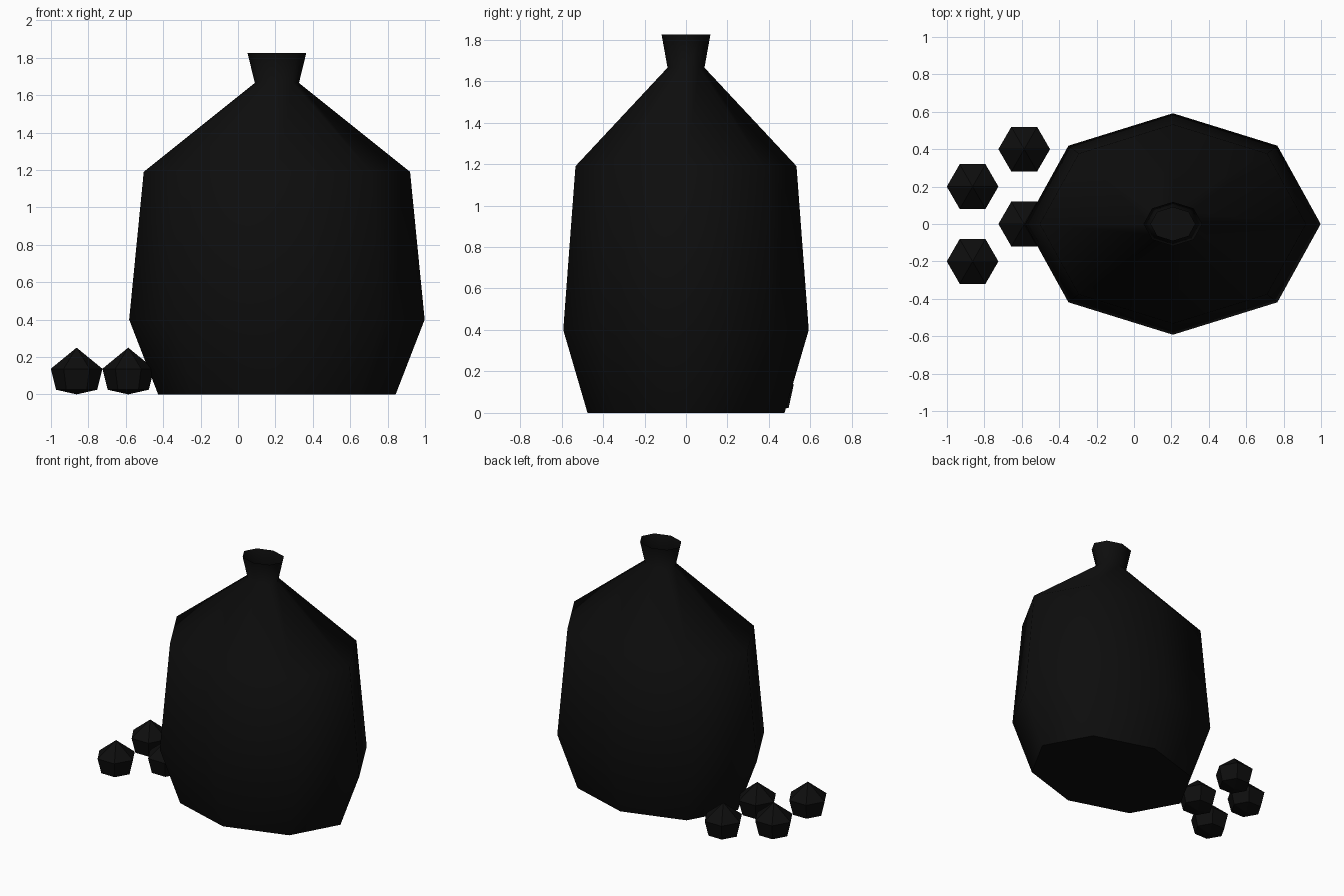
import bpy, bmesh, math

if "Cube" in bpy.data.objects:
    bpy.data.objects.remove(bpy.data.objects["Cube"])

mat = bpy.data.materials.new("near black")
mat.diffuse_color = (0.004, 0.004, 0.004, 1)
mat.use_nodes = True
mat.node_tree.nodes["Principled BSDF"].inputs["Base Color"].default_value = mat.diffuse_color


def lathe(name, rings, sides, loc, bottom_tip=None, top_tip=None, cap_bottom=False):
    """Stack elliptical rings (z, rx, ry), optionally closed by tips or a flat base."""
    bm = bmesh.new()
    loops = []
    for z, rx, ry in rings:
        loops.append([bm.verts.new((rx * math.cos(2 * math.pi * i / sides),
                                    ry * math.sin(2 * math.pi * i / sides), z))
                      for i in range(sides)])
    for a, b in zip(loops, loops[1:]):
        for i in range(sides):
            j = (i + 1) % sides
            bm.faces.new((a[i], a[j], b[j], b[i]))
    if cap_bottom:
        bm.faces.new(loops[0][::-1])
    if bottom_tip is not None:
        t = bm.verts.new((0, 0, bottom_tip))
        for i in range(sides):
            bm.faces.new((t, loops[0][(i + 1) % sides], loops[0][i]))
    if top_tip is not None:
        t = bm.verts.new((0, 0, top_tip))
        for i in range(sides):
            bm.faces.new((loops[-1][i], loops[-1][(i + 1) % sides], t))
    me = bpy.data.meshes.new(name)
    bm.to_mesh(me)
    bm.free()
    me.materials.append(mat)
    ob = bpy.data.objects.new(name, me)
    ob.location = loc
    bpy.context.collection.objects.link(ob)
    return ob


# Sack: octagonal body, pinched neck and open flared mouth
sack = lathe("sack", [(0, 0.635, 0.475), (0.4, 0.79, 0.592), (1.19, 0.712, 0.533),
                      (1.665, 0.118, 0.089), (1.825, 0.157, 0.118)],
             8, (0.208, 0, 0), cap_bottom=True)
bpy.context.view_layer.objects.active = sack
sack.select_set(True)
bpy.ops.object.shade_smooth_by_angle(angle=math.radians(60))

# Loose six-sided lumps lying beside the sack
for k, (x, y) in enumerate([(-0.863, -0.2), (-0.863, 0.2), (-0.587, 0), (-0.587, 0.4)]):
    lathe(f"lump_{k + 1}", [(0.025, 0.11, 0.11), (0.137, 0.138, 0.138)],
          6, (x, y, 0), bottom_tip=0, top_tip=0.25)
